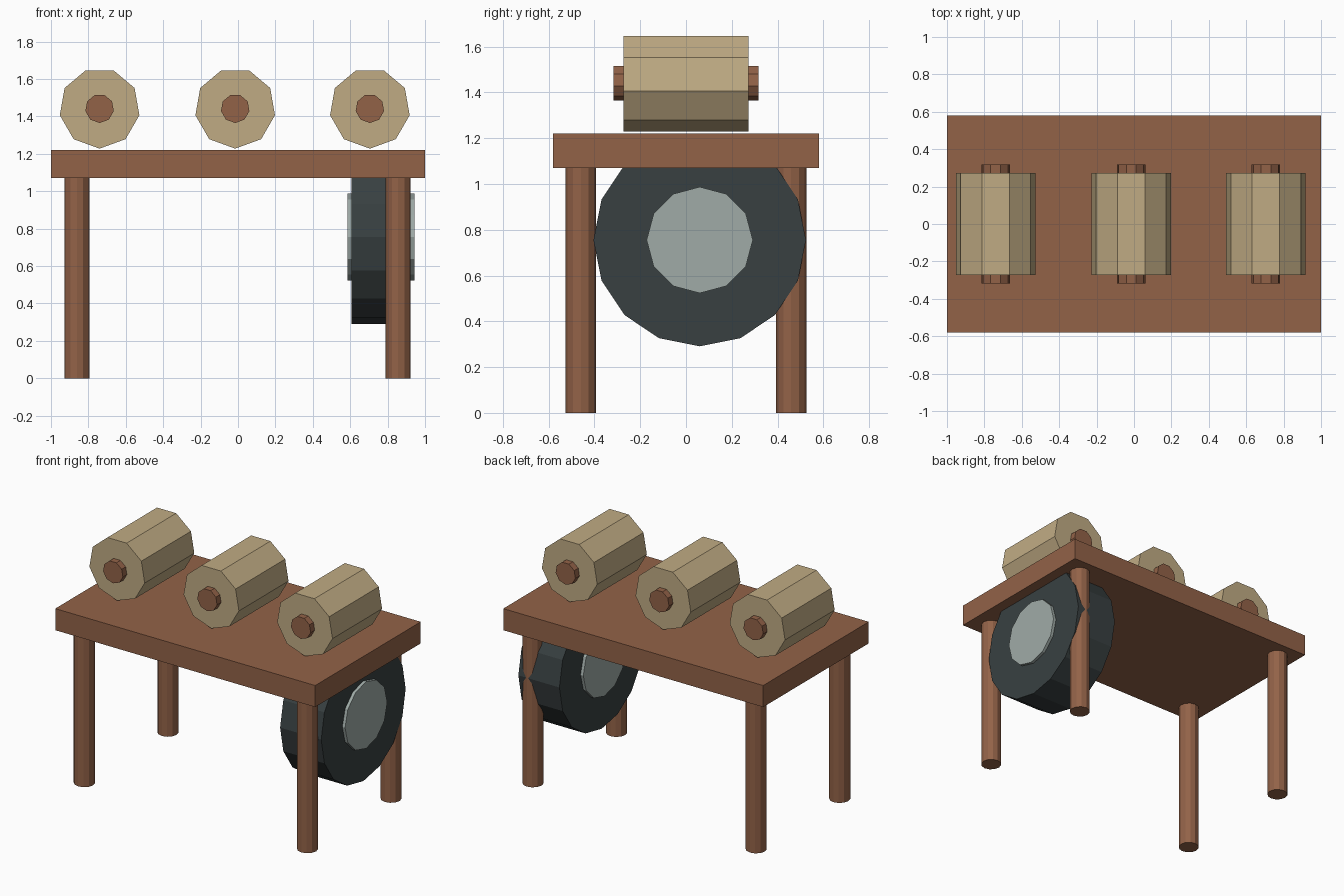
import bpy
import math
from mathutils import Matrix

if "Cube" in bpy.data.objects:
    bpy.data.objects.remove(bpy.data.objects["Cube"])


def material(name, rgb):
    mat = bpy.data.materials.new(name)
    mat.use_nodes = True
    mat.diffuse_color = (*rgb, 1)
    mat.node_tree.nodes["Principled BSDF"].inputs["Base Color"].default_value = (*rgb, 1)
    return mat


wood = material("brown wood", (0.29, 0.123, 0.064))
pale = material("pale tan", (0.53, 0.41, 0.23))
rubber = material("dark rubber", (0.040, 0.051, 0.053))
metal = material("light grey metal", (0.35, 0.41, 0.39))


def finish(name, mat, matrix):
    obj = bpy.context.object
    obj.name = name
    obj.data.transform(matrix)
    obj.data.materials.append(mat)
    return obj


def cylinder(name, mat, sides, radius, length, centre, axis="Z"):
    """Flat-sided cylinder along an axis; its first corner points up when lying down."""
    bpy.ops.mesh.primitive_cylinder_add(vertices=sides, radius=radius, depth=length)
    turn = {"Z": Matrix(),
            "X": Matrix.Rotation(math.pi / 2, 4, "Y"),
            "Y": Matrix.Rotation(-math.pi / 2, 4, "X")}[axis]
    obj = finish(name, mat, turn)
    obj.location = centre
    return obj


# Tabletop
bpy.ops.mesh.primitive_cube_add(size=1)
top = finish("tabletop", wood, Matrix.Diagonal((2, 1.16, 0.15, 1)))
top.location = (0, 0, 1.145)

# Four legs
for side, x in (("right", -0.861), ("left", 0.856)):
    for end, y in (("front", -0.459), ("back", 0.459)):
        cylinder(f"{end}_{side}_leg", wood, 12, 0.067, 1.08, (x, y, 0.54))

# Three rollers with their axles, a corner pointing down
for label, x in (("right", -0.74), ("middle", -0.015), ("left", 0.705)):
    cylinder(f"{label}_roller", pale, 9, 0.216, 0.545, (x, 0, 1.444), "Y")
    cylinder(f"{label}_axle", wood, 9, 0.077, 0.634, (x, 0, 1.442), "Y")

# Wheel under the left end
cylinder("wheel_tyre", rubber, 16, 0.464, 0.316, (0.765, 0.06, 0.755), "X")
cylinder("wheel_hub", metal, 12, 0.232, 0.358, (0.765, 0.06, 0.755), "X")
